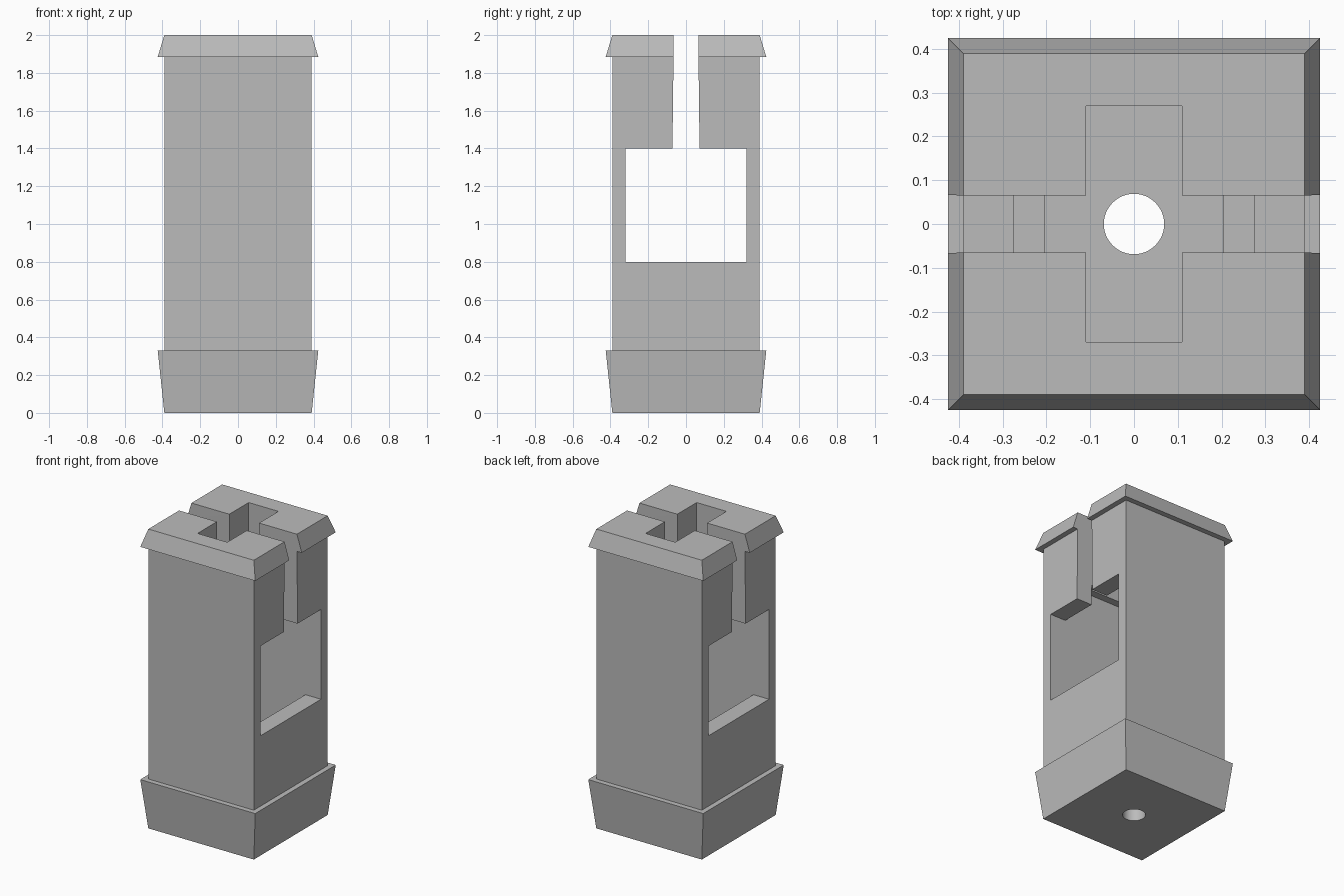
import bpy
import bmesh
import math

cube = bpy.data.objects.get("Cube")
if cube:
    bpy.data.objects.remove(cube, do_unlink=True)

grey = bpy.data.materials.new("plain grey")
grey.use_nodes = True
colour = (0.5, 0.5, 0.5, 1)
grey.diffuse_color = colour
grey.node_tree.nodes["Principled BSDF"].inputs["Base Color"].default_value = colour


def loft(name, rings):
    """Capped stack of rectangles, each given as (half x, half y, z)."""
    bm = bmesh.new()
    loops = [[bm.verts.new((sx * hx, sy * hy, z))
              for sx, sy in ((-1, -1), (1, -1), (1, 1), (-1, 1))]
             for hx, hy, z in rings]
    for a, b in zip(loops, loops[1:]):
        for i in range(4):
            j = (i + 1) % 4
            bm.faces.new((a[i], a[j], b[j], b[i]))
    bm.faces.new(loops[0][::-1])
    bm.faces.new(loops[-1])
    mesh = bpy.data.meshes.new(name)
    bm.to_mesh(mesh)
    bm.free()
    mesh.materials.append(grey)
    obj = bpy.data.objects.new(name, mesh)
    bpy.context.collection.objects.link(obj)
    return obj


# Square pillar with a flared foot and a bevelled cap
outline = [(0.39, 0), (0.425, 0.33), (0.39, 0.33),
           (0.39, 1.885), (0.425, 1.885), (0.39, 2)]
pillar = loft("pillar_housing", [(h, h, z) for h, z in outline])

# Hollow chamber, side window, tapered slot, cross arm and sunken floor
cutters = [
    loft("chamber_cutter", [(0.275, 0.32, 0.33), (0.275, 0.32, 1.65)]),
    loft("window_cutter", [(0.6, 0.32, 0.8), (0.6, 0.32, 1.4)]),
    loft("slot_cutter", [(0.6, 0.073, 1.3), (0.6, 0.066, 1.885), (0.6, 0.065, 2.1)]),
    loft("cross_arm_cutter", [(0.11, 0.27, 1.5), (0.11, 0.27, 2.1)]),
    loft("pit_cutter", [(0.205, 0.29, 0.14), (0.205, 0.29, 0.5)]),
]

# Round hole through the bottom
bpy.ops.mesh.primitive_cylinder_add(vertices=48, radius=0.069, depth=0.5, location=(0, 0, 0.05))
hole = bpy.context.object
hole.name = "bottom_hole_cutter"
hole.data.materials.append(grey)
cutters.append(hole)

for cutter in cutters:
    cut = pillar.modifiers.new(cutter.name, 'BOOLEAN')
    cut.operation = 'DIFFERENCE'
    cut.solver = 'EXACT'
    cut.object = cutter

# Apply the cuts and drop the helpers
bpy.ops.object.select_all(action='DESELECT')
pillar.select_set(True)
bpy.context.view_layer.objects.active = pillar
for cutter in cutters:
    bpy.ops.object.modifier_apply(modifier=cutter.name)
for cutter in cutters:
    bpy.data.objects.remove(cutter, do_unlink=True)
bpy.ops.object.shade_smooth_by_angle(angle=math.radians(20))
